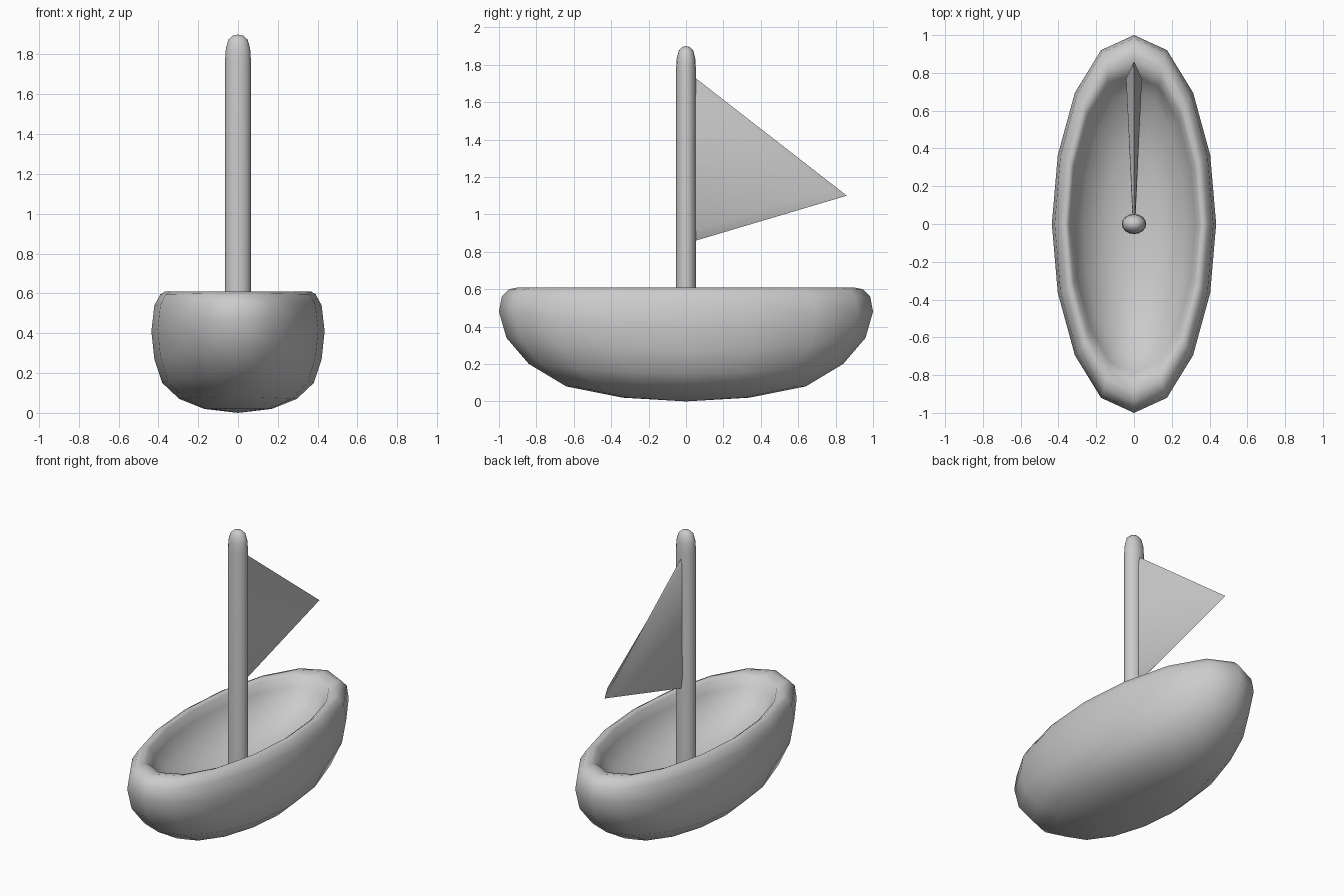
import bpy, bmesh
from math import sin, cos, tau, copysign

if "Cube" in bpy.data.objects:
    bpy.data.objects.remove(bpy.data.objects["Cube"])

N = 16


def spow(v, p):
    return copysign(abs(v) ** p, v)


def loft(name, rings, start, end, angle, px=1.0, py=1.0):
    """Skin oval rings (rx, z at side, ry, z at ends) and close to two poles."""
    bm = bmesh.new()
    loops = []
    for rx, zx, ry, zy in rings:
        loop = []
        for i in range(N):
            s, c = sin(tau * i / N), cos(tau * i / N)
            loop.append(bm.verts.new((rx * spow(s, px), ry * spow(c, py),
                                      zx + (zy - zx) * c * c)))
        loops.append(loop)
    for a, b in zip(loops, loops[1:]):
        for i in range(N):
            j = (i + 1) % N
            bm.faces.new((a[i], a[j], b[j], b[i]))
    for loop, z in ((loops[0], start), (loops[-1], end)):
        pole = bm.verts.new((0, 0, z))
        for i in range(N):
            bm.faces.new((loop[i], loop[(i + 1) % N], pole))
    return finish(name, bm, angle)


def finish(name, bm, angle):
    bmesh.ops.recalc_face_normals(bm, faces=bm.faces[:])
    me = bpy.data.meshes.new(name)
    bm.to_mesh(me)
    bm.free()
    ob = bpy.data.objects.new(name, me)
    bpy.context.collection.objects.link(ob)
    bpy.ops.object.select_all(action='DESELECT')
    ob.select_set(True)
    bpy.context.view_layer.objects.active = ob
    bpy.ops.object.shade_smooth_by_angle(angle=angle)
    return ob


# Hull: outside from the keel up, over the rim, down into the cockpit
loft("hull", [
    (.17, .02, .34, .02), (.295, .07, .64, .08), (.38, .15, .84, .20),
    (.42, .27, .96, .34), (.435, .41, 1.0, .48), (.42, .54, .985, .56),
    (.39, .595, .945, .60), (.365, .61, .895, .61), (.345, .595, .83, .595),
    (.325, .53, .79, .54), (.27, .42, .71, .45), (.15, .34, .40, .35),
], 0.0, .31, 1.2, .95, 1.05)

# Mast: oval pole with a rounded tip
loft("mast", [(rx, z, rx * .82, z) for rx, z in (
    (.065, .28), (.065, 1.77), (.061, 1.83), (.048, 1.875), (.025, 1.895))],
    .28, 1.90, 1.2)

# Sail: wedge-like triangle with bevelled edges, thickest near the tip
bm = bmesh.new()
edge = [bm.verts.new((0, y, z)) for y, z in ((.03, 1.745), (.03, .853), (.86, 1.10))]
for side in (-1, 1):
    inner = [bm.verts.new((side * t, y, z)) for t, y, z in
             ((.006, .03, 1.70), (.008, .03, .92), (.042, .77, 1.125))]
    bm.faces.new(inner)
    for i in range(3):
        j = (i + 1) % 3
        bm.faces.new((edge[i], edge[j], inner[j], inner[i]))
finish("sail", bm, 1.0)
